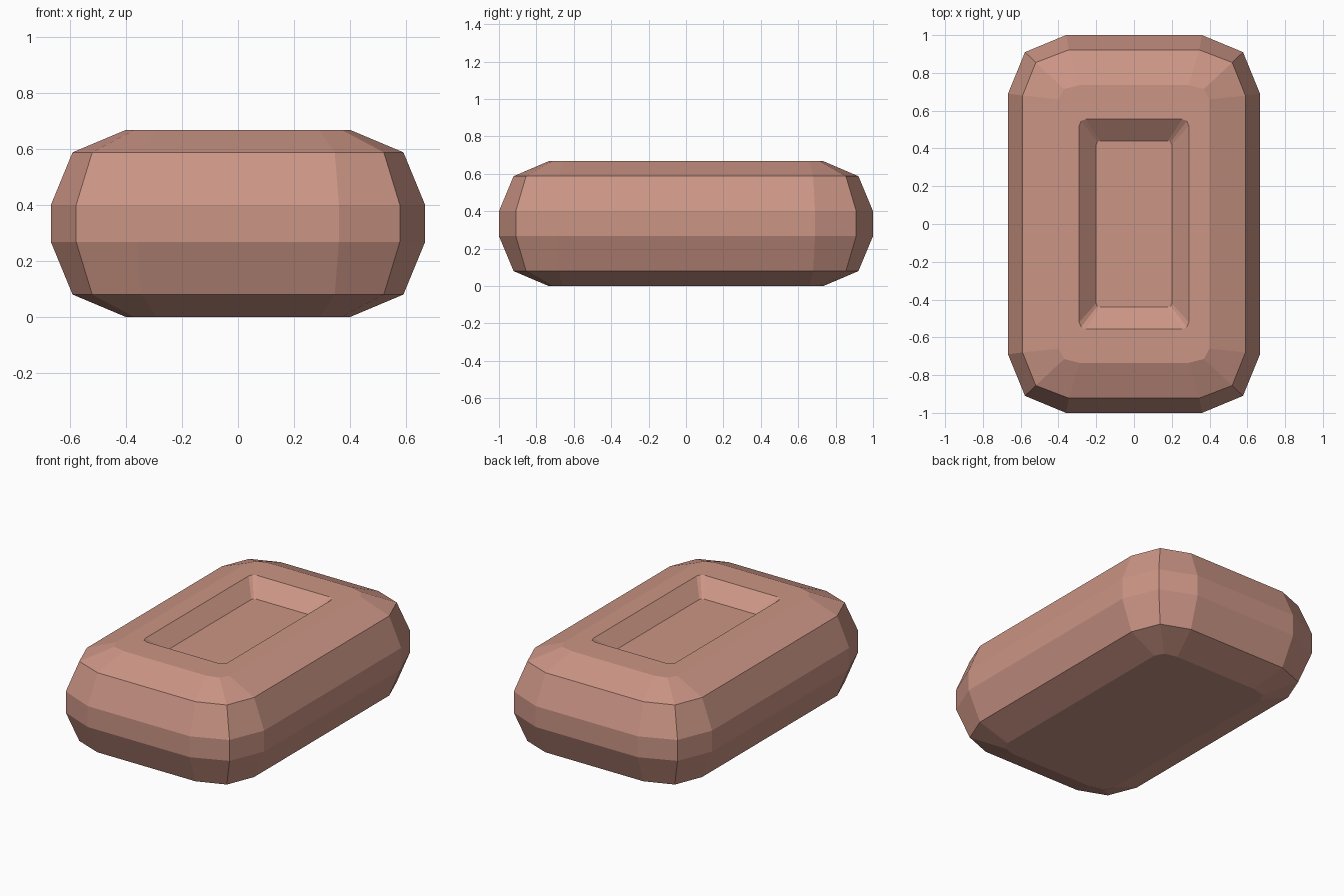
import bpy, bmesh

if "Cube" in bpy.data.objects:
    bpy.data.objects.remove(bpy.data.objects["Cube"])

mat = bpy.data.materials.new("clay pink")
mat.diffuse_color = (0.60, 0.30, 0.235, 1)
mat.use_nodes = True
mat.node_tree.nodes["Principled BSDF"].inputs["Base Color"].default_value = mat.diffuse_color


def ring(bm, corner, z):
    """Mirror three corner points into a 12-sided rounded rectangle."""
    a = corner
    pts = (a[::-1] + [(-x, y) for x, y in a]
           + [(-x, -y) for x, y in a[::-1]] + [(x, -y) for x, y in a])
    return [bm.verts.new((x, y, z)) for x, y in pts]


# Corner outlines from the waist out to the flat faces
waist = [(0.36, 1.0), (0.577, 0.91), (0.667, 0.69)]
shoulder = [(0.345, 0.922), (0.52, 0.855), (0.59, 0.68)]
flat = [(0.29, 0.735), (0.37, 0.715), (0.40, 0.66)]
recess_rim = [(0.255, 0.555), (0.28, 0.545), (0.29, 0.52)]
recess_floor = [(0.18, 0.44), (0.194, 0.435), (0.20, 0.42)]

sections = [(flat, 0), (shoulder, 0.08), (waist, 0.267), (waist, 0.40),
            (shoulder, 0.587), (flat, 0.667), (recess_rim, 0.667),
            (recess_floor, 0.58)]

# Brick body with the recess in its top
bm = bmesh.new()
rings = [ring(bm, c, z) for c, z in sections]
for lo, hi in zip(rings, rings[1:]):
    for i in range(12):
        j = (i + 1) % 12
        bm.faces.new((lo[i], lo[j], hi[j], hi[i]))
bm.faces.new(rings[0][::-1])
bm.faces.new(rings[-1])
bmesh.ops.recalc_face_normals(bm, faces=bm.faces[:])
mesh = bpy.data.meshes.new("brick")
bm.to_mesh(mesh)
bm.free()
mesh.materials.append(mat)
bpy.context.collection.objects.link(bpy.data.objects.new("brick", mesh))
